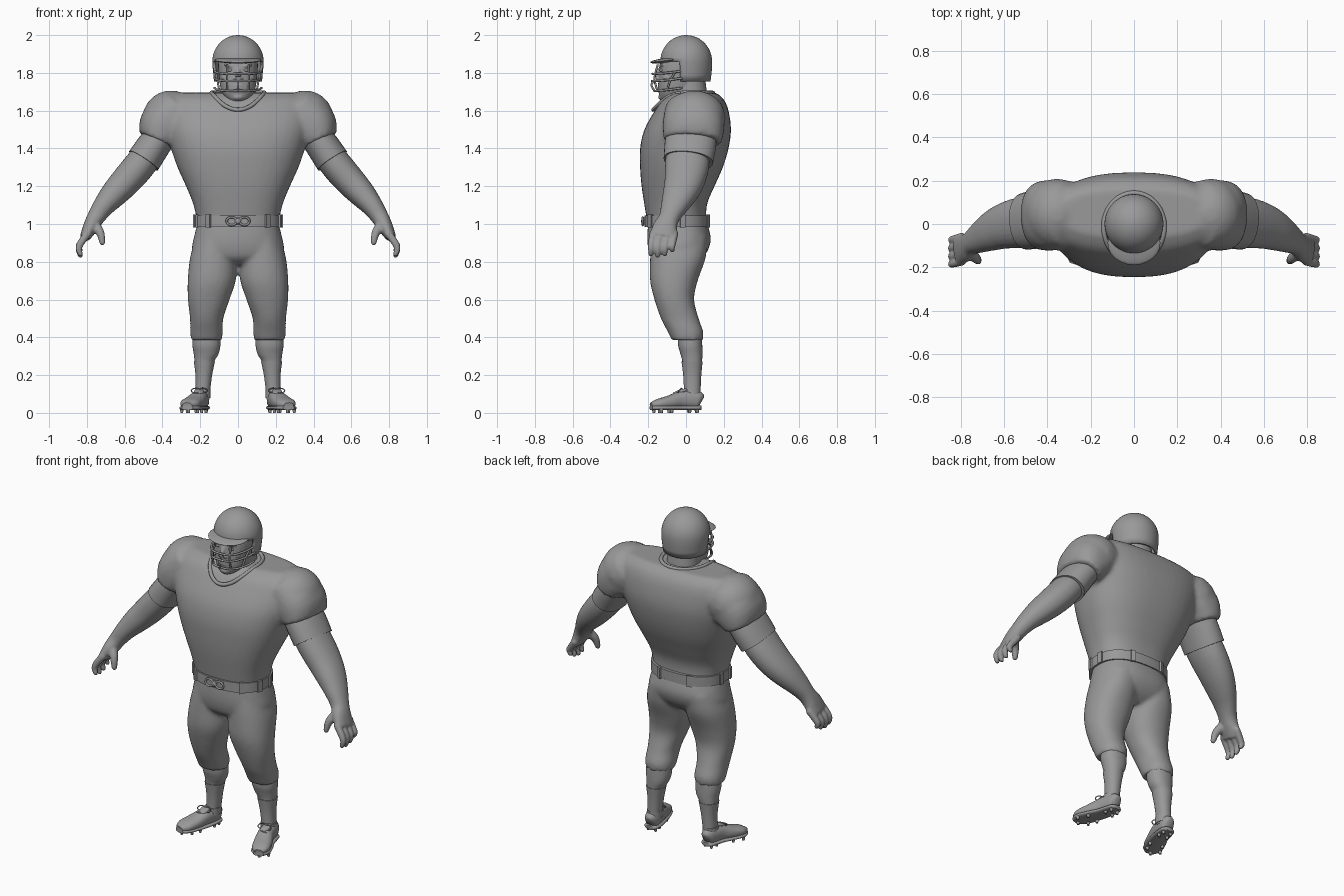
import bpy, bmesh
from math import sin, cos, pi, radians
from mathutils import Vector, Matrix

if "Cube" in bpy.data.objects:
    bpy.data.objects.remove(bpy.data.objects["Cube"])

GRAY = (0.32, 0.32, 0.32, 1)
gray = bpy.data.materials.new("plain gray")
gray.use_nodes = True
gray.diffuse_color = GRAY
gray.node_tree.nodes["Principled BSDF"].inputs["Base Color"].default_value = GRAY


def spline(rows, steps):
    """Catmull-Rom interpolation of section rows."""
    out = []
    for i in range(len(rows) - 1):
        a, b, c, d = (rows[max(0, min(len(rows) - 1, i + k))] for k in (-1, 0, 1, 2))
        for s in range(steps):
            t = s / steps
            out.append([q + t / 2 * (r - p + t * (2*p - 5*q + 4*r - s4 + t * (3*q - 3*r + s4 - p)))
                        for p, q, r, s4 in zip(a, b, c, d)])
    return out + [list(rows[-1])]


def loft(bm, rows, n=28, p=2.2, steps=4, flat=False, ref=(0, 1, 0), domes=False):
    """Skin of oval sections; each row is x, y, z and two radii."""
    rows = spline(rows, steps)
    rings = []
    for i, (x, y, z, ra, rb) in enumerate(rows):
        t = Vector(rows[min(i + 1, len(rows) - 1)][:3]) - Vector(rows[max(i - 1, 0)][:3])
        t = Vector((0, 0, 1)) if flat else t.normalized()
        u = Vector(ref).cross(t).normalized()
        v = t.cross(u)
        shifts = [(0, 1)]
        if domes and i == 0:
            shifts = [(-0.9, 0.4), (-0.6, 0.8), (0, 1)]
        if domes and i == len(rows) - 1:
            shifts = [(0, 1), (0.6, 0.8), (0.9, 0.4)]
        for off, k in shifts:
            c = Vector((x, y, z)) + t * off * min(ra, rb)
            ring = []
            for j in range(n):
                co, si = cos(2 * pi * j / n), sin(2 * pi * j / n)
                e = (abs(co) ** p + abs(si) ** p) ** (-1 / p)
                ring.append(bm.verts.new(c + u * ra * k * co * e + v * rb * k * si * e))
            rings.append(ring)
    for a, b in zip(rings, rings[1:]):
        for j in range(n):
            bm.faces.new((a[j], a[(j + 1) % n], b[(j + 1) % n], b[j]))
    bm.faces.new(rings[0][::-1])
    bm.faces.new(rings[-1])


def ball(bm, loc, size, tilt=0.0, axis='X'):
    m = Matrix.Translation(loc) @ Matrix.Rotation(tilt, 4, axis) @ Matrix.Diagonal((*size, 1))
    bmesh.ops.create_uvsphere(bm, u_segments=24, v_segments=14, radius=1, matrix=m)


def box(bm, loc, size, turn=0.0):
    m = Matrix.Translation(loc) @ Matrix.Rotation(turn, 4, 'Z') @ Matrix.Diagonal((*size, 1))
    bmesh.ops.create_cube(bm, size=1, matrix=m)


def finish(name, bm, mirror=False, voxel=0, smooth=5, angle=40):
    bmesh.ops.recalc_face_normals(bm, faces=bm.faces)
    me = bpy.data.meshes.new(name)
    bm.to_mesh(me)
    bm.free()
    for f in me.polygons:
        f.use_smooth = True
    me.set_sharp_from_angle(angle=radians(angle))
    me.materials.append(gray)
    ob = bpy.data.objects.new(name, me)
    bpy.context.collection.objects.link(ob)
    if mirror:
        ob.modifiers.new("Mirror", 'MIRROR').use_mirror_merge = False
    if voxel:
        r = ob.modifiers.new("Remesh", 'REMESH')
        r.mode, r.voxel_size, r.use_smooth_shade = 'VOXEL', voxel, True
        s = ob.modifiers.new("Smooth", 'SMOOTH')
        s.factor, s.iterations = 0.5, smooth
    return ob


def tube(name, pts, r, closed=False):
    cu = bpy.data.curves.new(name, 'CURVE')
    cu.dimensions, cu.bevel_depth, cu.bevel_resolution, cu.resolution_u = '3D', r, 2, 6
    cu.use_fill_caps = True
    sp = cu.splines.new('BEZIER')
    sp.bezier_points.add(len(pts) - 1)
    for b, co in zip(sp.bezier_points, pts):
        b.co, b.handle_left_type, b.handle_right_type = co, 'AUTO', 'AUTO'
    sp.use_cyclic_u = closed
    cu.materials.append(gray)
    ob = bpy.data.objects.new(name, cu)
    bpy.context.collection.objects.link(ob)


# Jersey: torso blended with the shoulder pads
bm = bmesh.new()
loft(bm, [(0, -.047, .99, .212, .155), (0, -.055, 1.1, .235, .165), (0, -.042, 1.2, .275, .193),
          (0, -.024, 1.3, .32, .219), (0, -.009, 1.4, .355, .234), (0, .009, 1.5, .385, .229),
          (0, .03, 1.6, .40, .195), (0, .04, 1.66, .39, .16), (0, .05, 1.695, .34, .11)],
     n=48, p=2.5, flat=True)
for s in (-1, 1):
    loft(bm, [(s * .30, .045, 1.60, .13, .155), (s * .39, .04, 1.52, .137, .163),
              (s * .432, .035, 1.44, .097, .153)], n=36, p=2.3)
    ball(bm, (s * .355, .045, 1.56), (.15, .165, .147))
finish("jersey", bm, voxel=.013, smooth=6)

# Collar band
ring = [(.14 * cos(a), -.015 + .158 * sin(a), 1.695 - .09 * max(0, -sin(a)) ** 2)
        for a in (2 * pi * i / 16 for i in range(16))]
tube("collar", ring, .011, True)

# Undersleeves
bm = bmesh.new()
loft(bm, [(.40, .03, 1.48, .083, .135), (.45, .022, 1.41, .088, .136), (.50, .012, 1.335, .091, .131)])
finish("sleeves", bm, mirror=True)

# Arms with hands
bm = bmesh.new()
loft(bm, [(.46, .01, 1.39, .08, .115), (.53, .005, 1.30, .084, .116), (.60, -.01, 1.22, .08, .105),
          (.66, -.035, 1.155, .071, .09), (.715, -.065, 1.09, .056, .07), (.755, -.09, 1.03, .046, .054),
          (.78, -.11, .985, .04, .064), (.81, -.125, .93, .028, .07)])
for y, drop in ((-.183, 0), (-.147, .008), (-.108, 0), (-.07, -.02)):
    loft(bm, [(.795, y + .01, .95, .021, .020), (.832, y, .90, .019, .018),
              (.843, y - .003, .87 - drop / 2, .017, .016), (.834, y - .003, .84 - drop, .014, .013)],
         n=12, domes=True)
loft(bm, [(.765, -.125, 1.0, .03, .03), (.73, -.158, .955, .023, .023), (.718, -.172, .90, .015, .016)],
     n=12, domes=True)
finish("arms", bm, mirror=True, voxel=.007, smooth=4)

# Pants: pelvis blended with both legs
bm = bmesh.new()
loft(bm, [(0, -.045, 1.01, .213, .155), (0, -.037, .93, .233, .168), (0, -.04, .87, .243, .16),
          (0, -.048, .82, .22, .135), (0, -.05, .785, .15, .09)], n=40, p=2.4, flat=True)
for s in (-1, 1):
    loft(bm, [(s * .11, -.035, .93, .115, .15), (s * .128, -.043, .82, .126, .147),
              (s * .139, -.064, .70, .127, .126), (s * .155, -.062, .6, .11, .105),
              (s * .166, -.033, .5, .088, .10), (s * .167, -.003, .43, .086, .094),
              (s * .167, .007, .385, .082, .082)], p=2.2, flat=True)
finish("pants", bm, voxel=.011, smooth=5)

# Belt with loops
bm = bmesh.new()
loft(bm, [(0, -.048, .985, .229, .172), (0, -.048, 1.045, .229, .172)], n=48, p=2.4, steps=1, flat=True)
for deg in (-130, -50, -160, -20, 65, 115, 10, 170):
    c, s = cos(radians(deg)), sin(radians(deg))
    e = (abs(c) ** 2.4 + abs(s) ** 2.4) ** (-1 / 2.4)
    box(bm, (.231 * c * e, -.048 + .174 * s * e, 1.015), (.012, .028, .068), radians(deg))
finish("belt", bm)

# Buckle: plate, oval rings and centre knot
bm = bmesh.new()
box(bm, (0, -.222, 1.015), (.11, .012, .04))
ball(bm, (0, -.228, 1.015), (.016, .01, .016))
finish("buckle_plate", bm)
for s, side in ((1, "left"), (-1, "right")):
    tube(side + "_buckle_ring", [(s * .034 + .026 * cos(a), -.229, 1.015 + .021 * sin(a))
                                 for a in (pi * i / 4 for i in range(8))], .006, True)

# Calves and socks
bm = bmesh.new()
loft(bm, [(.165, .02, .43, .073, .062), (.167, .022, .36, .074, .064), (.169, .029, .31, .065, .058),
          (.179, .033, .26, .05, .051), (.184, .033, .13, .036, .042)], flat=True)
finish("calves", bm, mirror=True)
bm = bmesh.new()
loft(bm, [(.178, .032, .272, .056, .056), (.181, .033, .2, .044, .048), (.186, .033, .12, .039, .044),
          (.19, .03, .07, .039, .044)], flat=True)
finish("socks", bm, mirror=True)

# Shoes: upper, sole, tongue and cleats
upper = [(.19, .082, .06, .028, .018), (.191, .068, .066, .047, .036), (.196, .03, .07, .05, .043),
         (.21, -.03, .068, .046, .046), (.234, -.09, .055, .036, .052), (.258, -.15, .046, .027, .05),
         (.268, -.185, .04, .014, .026)]
bm = bmesh.new()
loft(bm, upper, p=2.4, ref=(1, 0, 0))
loft(bm, [(.19, .03, .08, .044, .048), (.188, .03, .122, .043, .048)], flat=True, steps=2)
ball(bm, (.207, -.028, .112), (.026, .04, .012), .3)
finish("shoes", bm, mirror=True)
bm = bmesh.new()
loft(bm, [(x, y, .027, .012, rh + .004) for x, y, z, rv, rh in upper], p=3, ref=(1, 0, 0))
for x, y in ((.168, .055), (.214, .06), (.17, .015), (.222, .02), (.193, -.09), (.268, -.075),
             (.214, -.14), (.298, -.13), (.262, -.17)):
    bmesh.ops.create_cone(bm, cap_ends=True, segments=10, radius1=.007, radius2=.011, depth=.022,
                          matrix=Matrix.Translation((x, y, .011)))
finish("soles", bm, mirror=True)
for s, side in ((1, "left"), (-1, "right")):
    for i in range(3):
        x, y, z = .205 + .007 * i, -.025 - .02 * i, .118 - .007 * i
        tube(f"{side}_lace_{i + 1}", [(s * (x - .03), y + .008, z - .012), (s * x, y, z + .002),
                                      (s * (x + .03), y + .012, z - .012)], .004)
    for k in (-1, 1):
        tube(side + "_lace_loop", [(s * .205, -.025, .121), (s * (.205 + k * .035), -.028, .127),
                                   (s * (.205 + k * .04), -.04, .112)], .003, True)

# Head and neck with facial features
bm = bmesh.new()
loft(bm, [(0, .03, 1.55, .115, .10), (0, .022, 1.65, .097, .095), (0, .01, 1.78, .09, .09)], flat=True)
loft(bm, [(0, -.088, 1.648, .038, .04), (0, -.074, 1.67, .066, .065), (0, -.052, 1.71, .09, .095),
          (0, -.033, 1.77, .10, .113), (0, -.02, 1.84, .105, .12), (0, -.01, 1.90, .10, .11)], flat=True)
loft(bm, [(0, -.137, 1.822, .011, .012), (0, -.15, 1.79, .014, .018), (0, -.156, 1.77, .017, .016)],
     n=14, flat=True, domes=True)
ball(bm, (0, -.125, 1.672), (.032, .022, .018))
for s in (-1, 1):
    ball(bm, (s * .016, -.147, 1.767), (.012, .013, .009))
    ball(bm, (s * .042, -.125, 1.838), (.034, .018, .009), s * -.25, 'Y')
    ball(bm, (s * .058, -.10, 1.775), (.03, .025, .02))
for z in (1.732, 1.718):
    ball(bm, (0, -.138, z), (.032, .013, .0065))
finish("head", bm, voxel=.0055, smooth=2)
bm = bmesh.new()
for s in (-1, 1):
    ball(bm, (s * .042, -.127, 1.814), (.017, .014, .009))
finish("eyes", bm)

# Helmet shell with an open face
bm = bmesh.new()
shell = [(0, .003, z, r, r + .001) for z, r in ((1.755, .126), (1.79, .13), (1.825, .134))]
shell += [(0, .001, 1.86 + .14 * sin(a), .136 * cos(a), .137 * cos(a))
          for a in (pi / 2 * i / 12 * .995 for i in range(13))]
loft(bm, shell, n=48, p=2, steps=1, flat=True)
hole = [f for f in bm.faces if f.calc_center_median().z < 1.756 or
        (f.calc_center_median().z < 1.86 and f.calc_center_median().y < -.025)]
bmesh.ops.delete(bm, geom=hole, context='FACES')
shell_ob = finish("helmet", bm)
thick = shell_ob.modifiers.new("Thickness", 'SOLIDIFY')
thick.thickness, thick.offset = .014, -1

# Helmet brim
bm = bmesh.new()
ball(bm, (0, -.088, 1.868), (.122, .102, .014), .12)
finish("helmet_brim", bm)

# Face guard bars
for i, (z, reach) in enumerate(((1.795, .178), (1.757, .18), (1.705, .168))):
    half = [(.125, -.02, z + .015), (.108, -.09, z + .006), (.062, -reach + .016, z)]
    tube(f"guard_bar_{i + 1}", half + [(0, -reach, z)] + [(-x, y, w) for x, y, w in half[::-1]], .006)
for x in (-.058, 0, .058):
    back = .016 * (x != 0)
    top = 1.845 if x else 1.757
    tube("guard_upright", [(x, -.165 + back, top), (x, -.182 + back, 1.77 if x else 1.74),
                           (x, -.168 + back, 1.705)], .0055)
for s in (-1, 1):
    tube("guard_side", [(s * .118, -.06, 1.80), (s * .108, -.085, 1.755), (s * .10, -.10, 1.71)], .0055)
